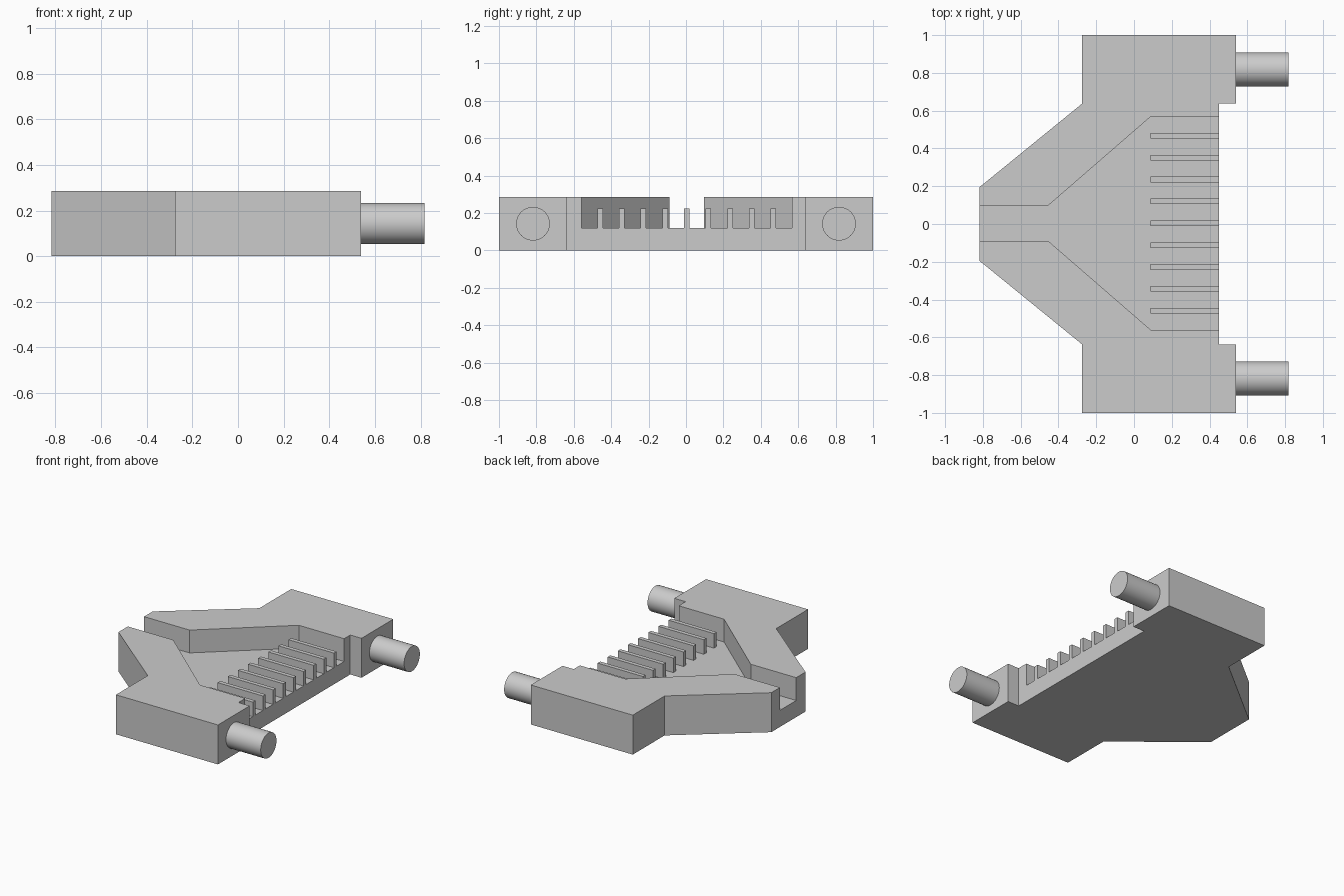
import bpy
import bmesh
from math import pi

cube = bpy.data.objects.get("Cube")
if cube:
    bpy.data.objects.remove(cube, do_unlink=True)

HEIGHT = 0.285
FLOOR = 0.12
FIN_TOP = 0.225
OFFSET = 0.004      # pocket and fins sit a hair off centre

grey = bpy.data.materials.new("plain grey")
grey.use_nodes = True
colour = (0.6, 0.6, 0.6, 1)
grey.diffuse_color = colour
grey.node_tree.nodes["Principled BSDF"].inputs["Base Color"].default_value = colour


def prism(name, outline, z0, z1):
    """Extrude a closed plan outline from z0 to z1."""
    bm = bmesh.new()
    face = bm.faces.new([bm.verts.new((x, y, z0)) for x, y in outline])
    top = bmesh.ops.extrude_face_region(bm, geom=[face])["geom"]
    bmesh.ops.translate(bm, vec=(0, 0, z1 - z0),
                        verts=[v for v in top if isinstance(v, bmesh.types.BMVert)])
    bmesh.ops.recalc_face_normals(bm, faces=bm.faces)
    mesh = bpy.data.meshes.new(name)
    bm.to_mesh(mesh)
    bm.free()
    mesh.materials.append(grey)
    obj = bpy.data.objects.new(name, mesh)
    bpy.context.collection.objects.link(obj)
    return obj


def mirrored(half, shift=0.0):
    """Close a half outline by reflecting it across the x axis."""
    return ([(x, y + shift) for x, y in half]
            + [(x, -y + shift) for x, y in reversed(half)])


# Housing: funnel-shaped plan with a raised rim
body = prism("housing", mirrored([(-0.818, 0.195), (-0.275, 0.637), (-0.275, 1),
                                  (0.54, 1), (0.54, 0.638), (0.45, 0.638)]), 0, HEIGHT)

# Pocket cut through the rim, open at both ends
pocket = prism("pocket_cutter", mirrored([(-1, 0.093), (-0.455, 0.093),
                                          (0.088, 0.564), (0.6, 0.564)], OFFSET), FLOOR, 0.5)
cut = body.modifiers.new("pocket", "BOOLEAN")
cut.operation = "DIFFERENCE"
cut.solver = "EXACT"
cut.object = pocket
bpy.context.view_layer.objects.active = body
bpy.ops.object.modifier_apply(modifier=cut.name)
bpy.data.objects.remove(pocket, do_unlink=True)

# Row of contact fins on the pocket floor
for i in range(9):
    y = (i - 4) * 0.1158 + OFFSET
    prism(f"contact_fin_{i + 1}", [(0.088, y - 0.015), (0.45, y - 0.015),
                                   (0.45, y + 0.015), (0.088, y + 0.015)], FLOOR, FIN_TOP)

# Round locating pegs
for side, y in (("left", -0.818), ("right", 0.818)):
    bpy.ops.mesh.primitive_cylinder_add(vertices=48, radius=0.09, depth=0.277,
                                        location=(0.6785, y, HEIGHT / 2),
                                        rotation=(0, pi / 2, 0))
    peg = bpy.context.object
    peg.name = "front_peg" if y < 0 else "back_peg"
    peg.data.materials.append(grey)
    bpy.ops.object.shade_smooth_by_angle()
